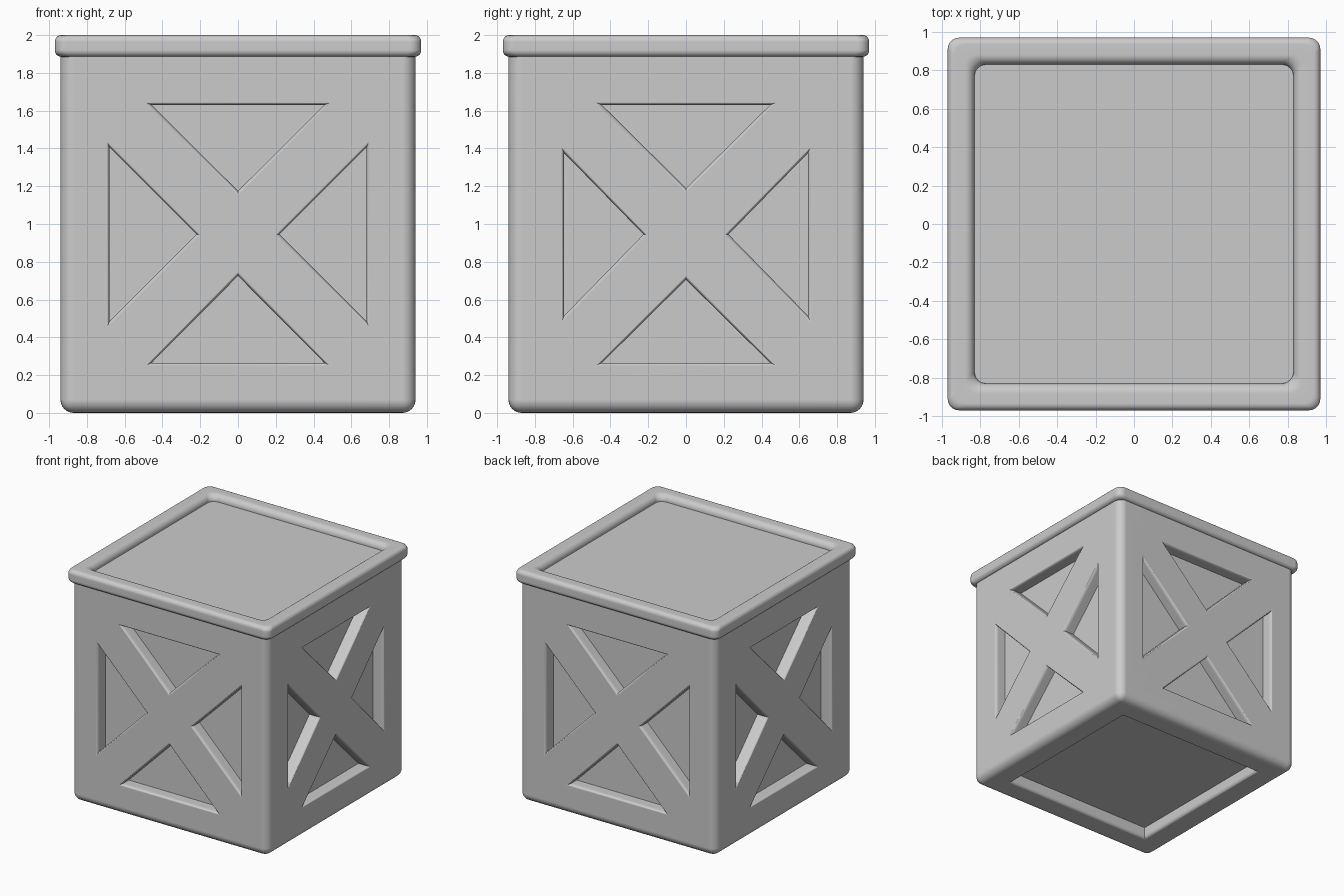
import bpy, bmesh, math
from mathutils import Vector, Matrix

if "Cube" in bpy.data.objects:
    bpy.data.objects.remove(bpy.data.objects["Cube"])

HALF, MID, DEPTH = 0.94, 0.945, 0.1


def make_object(name, bm):
    bmesh.ops.recalc_face_normals(bm, faces=bm.faces)
    mesh = bpy.data.meshes.new(name)
    bm.to_mesh(mesh)
    bm.free()
    obj = bpy.data.objects.new(name, mesh)
    bpy.context.collection.objects.link(obj)
    return obj


def smooth(obj):
    bpy.ops.object.select_all(action='DESELECT')
    obj.select_set(True)
    bpy.context.view_layer.objects.active = obj
    bpy.ops.object.shade_smooth_by_angle(angle=math.radians(35))
    mod = obj.modifiers.new("weighted", 'WEIGHTED_NORMAL')
    mod.keep_sharp = True


def loft(bm, loops, closed=False):
    rings = [[bm.verts.new(p) for p in loop] for loop in loops]
    pairs = list(zip(rings, rings[1:])) + ([(rings[-1], rings[0])] if closed else [])
    for a, b in pairs:
        for i in range(len(a)):
            j = (i + 1) % len(a)
            bm.faces.new((a[i], a[j], b[j], b[i]))
    if not closed:
        bm.faces.new(rings[0])
        bm.faces.new(rings[-1])


def offset(poly, o):
    # mitred outward offset of a counter-clockwise polygon
    pts = [Vector(p) for p in poly]
    out = []
    for i, p in enumerate(pts):
        e1 = (p - pts[i - 1]).normalized()
        e2 = (pts[(i + 1) % len(pts)] - p).normalized()
        n1, n2 = Vector((e1.y, -e1.x)), Vector((e2.y, -e2.x))
        out.append(p + (n1 + n2) * o / (1 + n1.dot(n2)))
    return out


def pocket(bm, poly, place, lip_w, lip_d):
    # prism with a flared mouth, so the cut leaves a rounded lip
    profile = [(lip_w, -0.05)]
    for i in range(7):
        t = math.pi / 2 * i / 6
        profile.append((lip_w * (1 - math.sin(t)), lip_d * (1 - math.cos(t))))
    profile.append((0, DEPTH))
    loft(bm, [[place(q.x, q.y, d) for q in offset(poly, o)] for o, d in profile])


def rounded_square(h, r, z, n=6):
    pts = []
    for k, (sx, sy) in enumerate(((1, 1), (-1, 1), (-1, -1), (1, -1))):
        for i in range(n + 1):
            a = math.pi / 2 * (k + i / n)
            pts.append((sx * (h - r) + r * math.cos(a), sy * (h - r) + r * math.sin(a), z))
    return pts


# crate body: rounded block
bm = bmesh.new()
bmesh.ops.create_cube(bm, size=1, matrix=Matrix.Translation((0, 0, MID)) @
                      Matrix.Diagonal((2 * HALF, 2 * HALF, 2 * MID, 1)))
edges = [e for e in bm.edges if min(v.co.z for v in e.verts) < 0.1]
bmesh.ops.bevel(bm, geom=edges, offset=0.07, segments=6, profile=0.5, affect='EDGES')
body = make_object("crate_body", bm)

# triangular pockets leaving the crossed braces, plus the base recess
# (side x, side apex, side half, top apex, bottom apex, half base)
sizes = [(0.68, 0.22, 0.46, 1.175, 0.725, 0.457),
         (0.645, 0.225, 0.43, 1.19, 0.705, 0.445)]
bm = bmesh.new()
for k in range(4):
    sx, ax, sh, top, low, hb = sizes[k % 2]
    rot = Matrix.Rotation(k * math.pi / 2, 3, 'Z')

    def on_side(u, v, d, rot=rot):
        return rot @ Vector((u, d - HALF, v))

    for tri in ([(-hb, 1.63), (0, top), (hb, 1.63)],
                [(-hb, 0.265), (hb, 0.265), (0, low)],
                [(-sx, MID - sh), (-ax, MID), (-sx, MID + sh)],
                [(sx, MID - sh), (sx, MID + sh), (ax, MID)]):
        pocket(bm, tri, on_side, 0.016, 0.03)
b = 0.71
pocket(bm, [(-b, -b), (b, -b), (b, b), (-b, b)], lambda u, v, d: Vector((u, v, d)), 0.025, 0.03)
cutter = make_object("pocket_cutter", bm)
cutter.hide_render = True

mod = body.modifiers.new("pockets", 'BOOLEAN')
mod.operation, mod.solver, mod.object = 'DIFFERENCE', 'EXACT', cutter
bpy.context.view_layer.objects.active = body
bpy.ops.object.modifier_apply(modifier=mod.name)
bpy.data.objects.remove(cutter)
smooth(body)

# lid rim: rounded profile swept around a rounded square
section = [(0.83, 1.885)]
for cz, a0 in ((1.92, -90), (1.965, 0)):
    for i in range(6):
        a = math.radians(a0 + 18 * i)
        section.append((0.935 + 0.035 * math.cos(a), cz + 0.035 * math.sin(a)))
for i in range(7):
    a = math.radians(90 + 15 * i)
    section.append((0.88 + 0.05 * math.cos(a), 1.95 + 0.05 * math.sin(a)))
bm = bmesh.new()
loft(bm, [rounded_square(h, 0.06, z) for h, z in section], closed=True)
smooth(make_object("lid_rim", bm))

# lid panel set inside the rim
bm = bmesh.new()
loft(bm, [rounded_square(0.84, 0.06, z) for z in (1.9, 1.945)])
smooth(make_object("lid_panel", bm))
